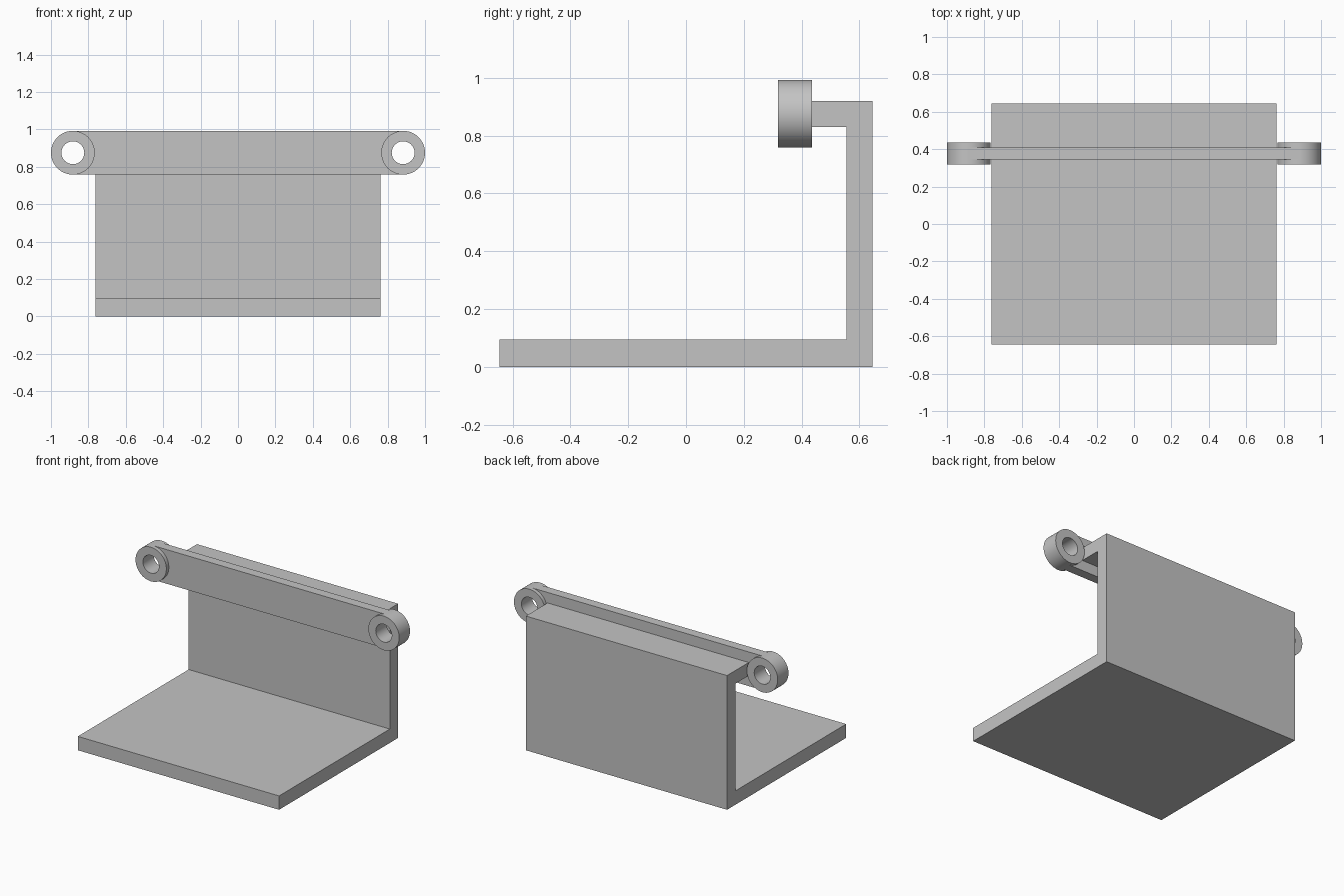
import bpy, bmesh
from math import sin, cos, pi, radians
from mathutils import Vector

cube = bpy.data.objects.get("Cube")
if cube:
    bpy.data.objects.remove(cube, do_unlink=True)

grey = bpy.data.materials.new("plain grey")
grey.use_nodes = True
GREY = (0.55, 0.55, 0.55, 1)
grey.diffuse_color = GREY
grey.node_tree.nodes["Principled BSDF"].inputs["Base Color"].default_value = GREY


def finish(name, bm, smooth=False):
    bmesh.ops.recalc_face_normals(bm, faces=bm.faces)
    mesh = bpy.data.meshes.new(name)
    bm.to_mesh(mesh)
    bm.free()
    mesh.materials.append(grey)
    ob = bpy.data.objects.new(name, mesh)
    bpy.context.collection.objects.link(ob)
    if smooth:
        bpy.ops.object.select_all(action='DESELECT')
        ob.select_set(True)
        bpy.context.view_layer.objects.active = ob
        bpy.ops.object.shade_smooth_by_angle(angle=radians(30))
    return ob


def extrude(name, points, direction, smooth=False):
    bm = bmesh.new()
    face = bm.faces.new([bm.verts.new(p) for p in points])
    out = bmesh.ops.extrude_face_region(bm, geom=[face])
    verts = [v for v in out["geom"] if isinstance(v, bmesh.types.BMVert)]
    bmesh.ops.translate(bm, verts=verts, vec=direction)
    return finish(name, bm, smooth)


# Bent plate: base, back wall and top lip as one profile across the width
W = 0.763
BACK, WALL, LIP = 0.645, 0.555, 0.405
profile = [(-BACK, 0), (BACK, 0), (BACK, 0.92), (LIP, 0.92),
           (LIP, 0.83), (WALL, 0.83), (WALL, 0.095), (-BACK, 0.095)]
extrude("bent_plate", [(-W, y, z) for y, z in profile], Vector((2 * W, 0, 0)))

# Ring dimensions shared with the crossbar
CX, CZ, R, HOLE = 0.883, 0.875, 0.117, 0.061
Y0, Y1 = 0.318, 0.435
N = 64

# Crossbar, its ends hollowed to sit inside the rings around the holes
ends = []
for side in (1, -1):
    for i in range(25):
        a = side * (pi / 2 - pi * i / 24)
        r = R if i in (0, 24) else 0.09
        ends.append((side * (CX - r * cos(a)), 0.345, CZ + r * sin(a)))
extrude("crossbar", ends, Vector((0, 0.065, 0)))

# Mounting rings at both ends
for side, name in ((1, "left_ring"), (-1, "right_ring")):
    bm = bmesh.new()
    section = [(HOLE, Y0), (R, Y0), (R, Y1), (HOLE, Y1)]
    loops = [[bm.verts.new((side * CX + r * cos(2 * pi * i / N), y,
                            CZ + r * sin(2 * pi * i / N))) for i in range(N)]
             for r, y in section]
    for k, a in enumerate(loops):
        b = loops[(k + 1) % len(loops)]
        for i in range(N):
            j = (i + 1) % N
            bm.faces.new((a[i], a[j], b[j], b[i]))
    finish(name, bm, True)
